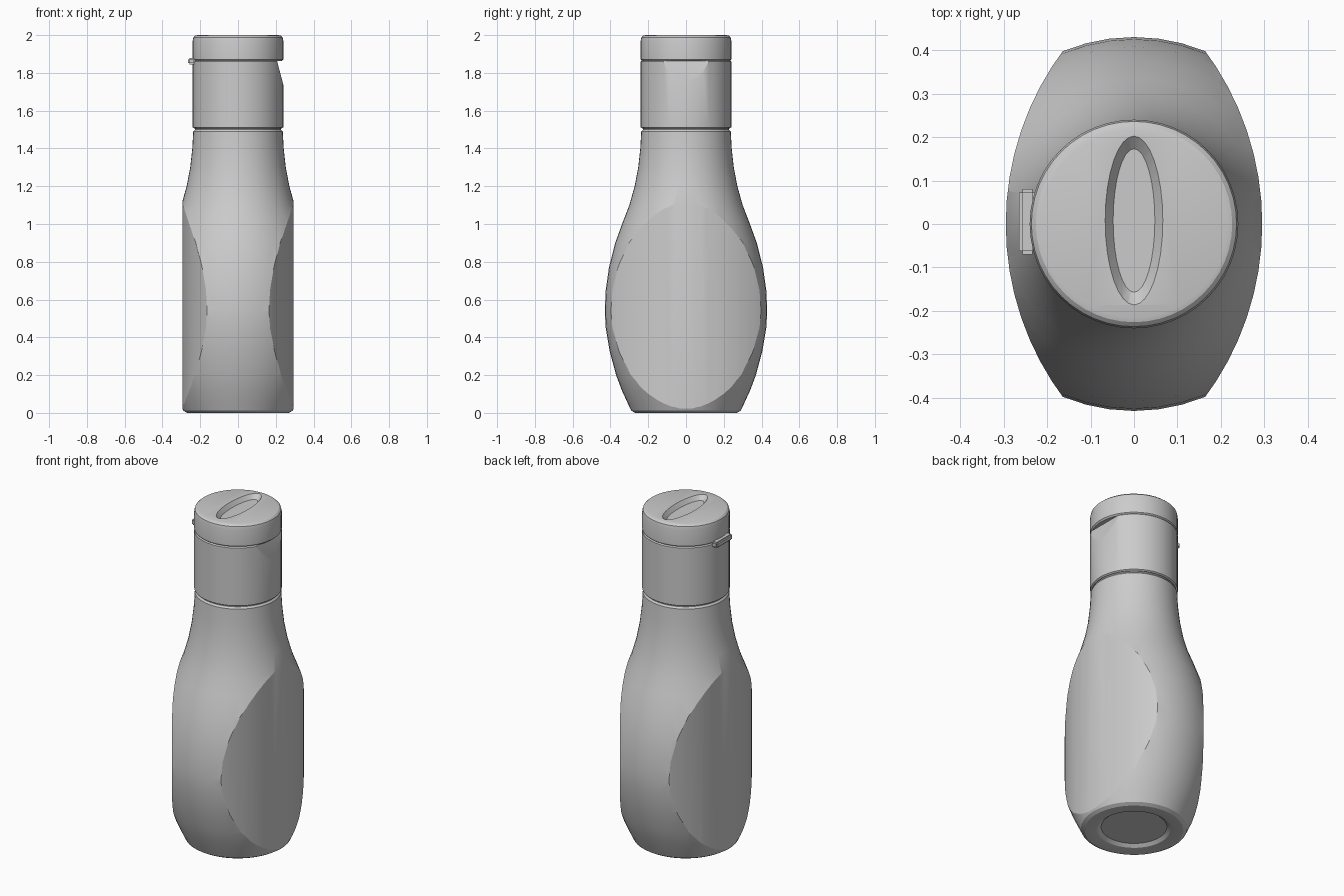
import bpy, bmesh, math

if "Cube" in bpy.data.objects:
    bpy.data.objects.remove(bpy.data.objects["Cube"], do_unlink=True)

grey = bpy.data.materials.new("plain grey")
grey.use_nodes = True
COLOUR = (0.6, 0.6, 0.6, 1)
grey.diffuse_color = COLOUR
grey.node_tree.nodes["Principled BSDF"].inputs["Base Color"].default_value = COLOUR


def finish(name, bm):
    bmesh.ops.remove_doubles(bm, verts=bm.verts, dist=1e-5)
    bmesh.ops.recalc_face_normals(bm, faces=bm.faces)
    mesh = bpy.data.meshes.new(name)
    bm.to_mesh(mesh)
    bm.free()
    mesh.materials.append(grey)
    obj = bpy.data.objects.new(name, mesh)
    bpy.context.collection.objects.link(obj)
    return obj


def loft(name, rings):
    """Skin closed rings of equal length and cap both ends."""
    bm = bmesh.new()
    loops = [[bm.verts.new(p) for p in ring] for ring in rings]
    for a, b in zip(loops, loops[1:]):
        for i in range(len(a)):
            j = (i + 1) % len(a)
            bm.faces.new((a[i], a[j], b[j], b[i]))
    bm.faces.new(loops[0][::-1])
    bm.faces.new(loops[-1])
    return finish(name, bm)


def ellipse(rx, ry, z, n=48, cy=0):
    return [(rx * math.cos(math.tau * i / n), cy + ry * math.sin(math.tau * i / n), z)
            for i in range(n)]


def turned(name, profile):
    return loft(name, [ellipse(r, r, z) for r, z in profile])


def cut(obj, cutter, operation):
    mod = obj.modifiers.new("cut", "BOOLEAN")
    mod.object, mod.operation, mod.solver = cutter, operation, "EXACT"
    select(obj)
    bpy.ops.object.modifier_apply(modifier=mod.name)
    bpy.data.objects.remove(cutter, do_unlink=True)


def select(obj):
    bpy.ops.object.select_all(action="DESELECT")
    obj.select_set(True)
    bpy.context.view_layer.objects.active = obj


def smooth(obj, degrees):
    select(obj)
    bpy.ops.object.shade_smooth_by_angle(angle=math.radians(degrees))


# Bottle body: turned bulb with a shallow recess under the base
body = turned("bottle_body", [
    (0.18, 0.02), (0.20, 0.004), (0.22, 0), (0.27, 0), (0.29, 0.012), (0.308, 0.05),
    (0.34, 0.12), (0.37, 0.2), (0.405, 0.33), (0.425, 0.45), (0.43, 0.54),
    (0.425, 0.65), (0.408, 0.77), (0.375, 0.9), (0.335, 1.01), (0.3, 1.1),
    (0.272, 1.2), (0.253, 1.3), (0.242, 1.4), (0.237, 1.49), (0.228, 1.5), (0.228, 1.53)])

# Gently curved broad sides trimmed by a lens-shaped column
R, OFFSET, STEPS = 0.67, 0.375, 24
tip = math.acos(OFFSET / R)
arc = [tip * (2 * i / STEPS - 1) for i in range(STEPS)]
outline = [(s * (R * math.cos(a) - OFFSET), s * R * math.sin(a)) for s in (1, -1) for a in arc]
lens = loft("side_trimmer", [[(x, y, z) for x, y in outline] for z in (-0.1, 1.7)])
cut(body, lens, "INTERSECT")
smooth(body, 20)

# Cap sleeve with a sloping thumb notch on the left
sleeve = turned("cap_sleeve", [(0.232, 1.506), (0.24, 1.512), (0.24, 1.86), (0.234, 1.866)])
wedge = [(0.205, 1.88), (0.207, 1.862), (0.242, 1.73), (0.3, 1.73), (0.3, 1.88)]
notch = loft("notch_cutter", [[(x, y, z) for x, z in wedge] for y in (-0.2, 0.2)])
cut(sleeve, notch, "DIFFERENCE")
smooth(sleeve, 25)

# Flip lid with a rounded rim and an oval pocket in its top
lid = turned("flip_lid", [(0.232, 1.864), (0.24, 1.872), (0.24, 1.97), (0.236, 1.988),
                          (0.226, 1.997), (0.215, 2.0)])
pocket = loft("pocket_cutter", [ellipse(0.048, 0.165, 1.975, 32, 0.008),
                                ellipse(0.07, 0.2, 2.005, 32, 0.008)])
cut(lid, pocket, "DIFFERENCE")
smooth(lid, 25)

# Hinge tab on the right
bm = bmesh.new()
bmesh.ops.create_cube(bm, size=1)
for v in bm.verts:
    v.co = (-0.245 + v.co.x * 0.04, 0.005 + v.co.y * 0.15, 1.862 + v.co.z * 0.035)
bmesh.ops.bevel(bm, geom=bm.edges[:], offset=0.008, segments=2, affect="EDGES")
smooth(finish("hinge_tab", bm), 40)
